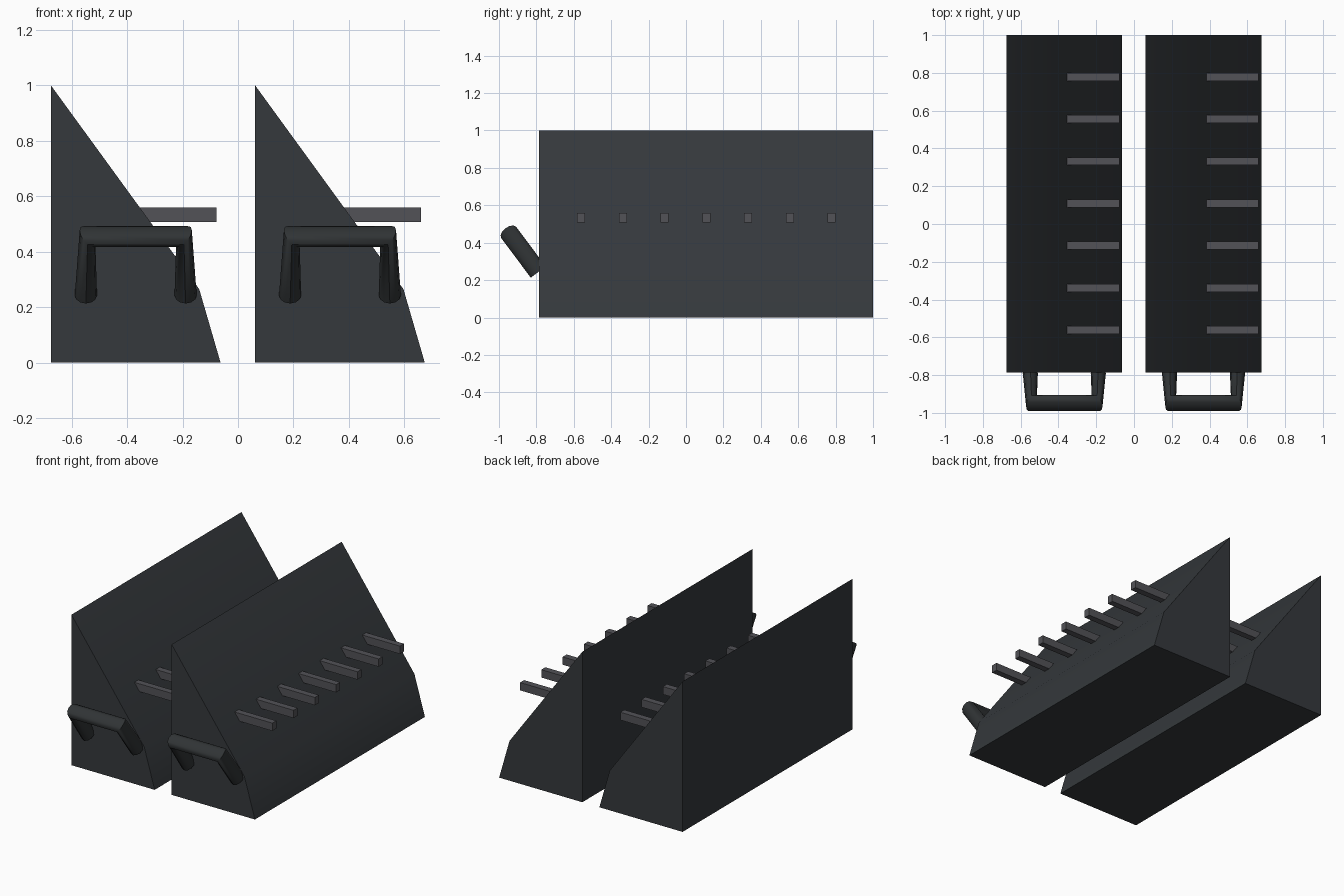
import bpy, bmesh, math
from mathutils import Vector

if "Cube" in bpy.data.objects:
    bpy.data.objects.remove(bpy.data.objects["Cube"])

OFFSET = 0.737           # spacing between the two wedges
Y0, Y1 = -0.785, 1.0     # wedge length


def material(name, rgb):
    m = bpy.data.materials.new(name)
    m.diffuse_color = (*rgb, 1)
    m.use_nodes = True
    m.node_tree.nodes["Principled BSDF"].inputs["Base Color"].default_value = m.diffuse_color
    return m


dark = material("dark_body", (0.035, 0.04, 0.045))
black = material("dark_handle", (0.03, 0.034, 0.036))
grey = material("grey_bar", (0.085, 0.085, 0.095))


def finish(bm, name, mat, smooth=None):
    bmesh.ops.recalc_face_normals(bm, faces=bm.faces)
    me = bpy.data.meshes.new(name)
    bm.to_mesh(me)
    bm.free()
    ob = bpy.data.objects.new(name, me)
    bpy.context.collection.objects.link(ob)
    me.materials.append(mat)
    if smooth:
        bpy.ops.object.select_all(action='DESELECT')
        ob.select_set(True)
        bpy.context.view_layer.objects.active = ob
        bpy.ops.object.shade_smooth_by_angle(angle=math.radians(smooth))
    return ob


def loft(bm, rings):
    """Skin closed rings of points and cap both ends."""
    rows = [[bm.verts.new(p) for p in ring] for ring in rings]
    n = len(rows[0])
    for a, b in zip(rows, rows[1:]):
        for i in range(n):
            j = (i + 1) % n
            bm.faces.new((a[i], a[j], b[j], b[i]))
    bm.faces.new(rows[0])
    bm.faces.new(rows[-1])


def wedge(name, dx):
    profile = [(-0.675, 0), (-0.675, 1), (-0.14, 0.265), (-0.063, 0)]
    bm = bmesh.new()
    loft(bm, [[(x + dx, y, z) for x, z in profile] for y in (Y0, Y1)])
    finish(bm, name, dark, 30)


def bar(name, dx, y):
    bm = bmesh.new()
    loft(bm, [[(x + dx, y + sy * 0.021, 0.533 + sz * 0.026)
               for sy, sz in ((-1, -1), (1, -1), (1, 1), (-1, 1))]
              for x in (-0.37, -0.077)])
    finish(bm, name, grey)


def handle(name, dx, sides=12):
    cx = -0.369 + dx
    leg = Vector((0, 0.597, -0.802))      # direction down the leg
    across = Vector((0, 0.802, 0.597))    # perpendicular, in the side plane
    top_y, top_z, end_y, end_z = -0.948, 0.455, -0.79, 0.243
    stations = [
        (Vector((cx - 0.18, end_y, end_z)), Vector((1, 0, 0))),
        (Vector((cx - 0.174, top_y, top_z)), (Vector((1, 0, 0)) + leg).normalized()),
        (Vector((cx + 0.174, top_y, top_z)), (Vector((1, 0, 0)) - leg).normalized()),
        (Vector((cx + 0.18, end_y, end_z)), Vector((1, 0, 0))),
    ]
    # second leg runs the other way, so its rings keep the same side outward
    stations[0] = (stations[0][0], Vector((1, 0, 0)))
    rings = []
    for k, (c, u) in enumerate(stations):
        # inner side of the bend stays on the +u side for the left leg
        rings.append([c + u * 0.04 * math.cos(t) * (1 if k < 2 else -1)
                      + across * 0.05 * math.sin(t)
                      for t in (2 * math.pi * i / sides for i in range(sides))])
    # corner on the right: inner side is -x and down the leg
    bm = bmesh.new()
    loft(bm, rings)
    finish(bm, name, black, 40)


for side, dx in (("left", 0), ("right", OFFSET)):
    wedge(f"wedge_body_{side}", dx)
    handle(f"handle_{side}", dx)
    for i in range(7):
        bar(f"peg_{side}_{i + 1}", dx, -0.561 + i * 0.2233)
